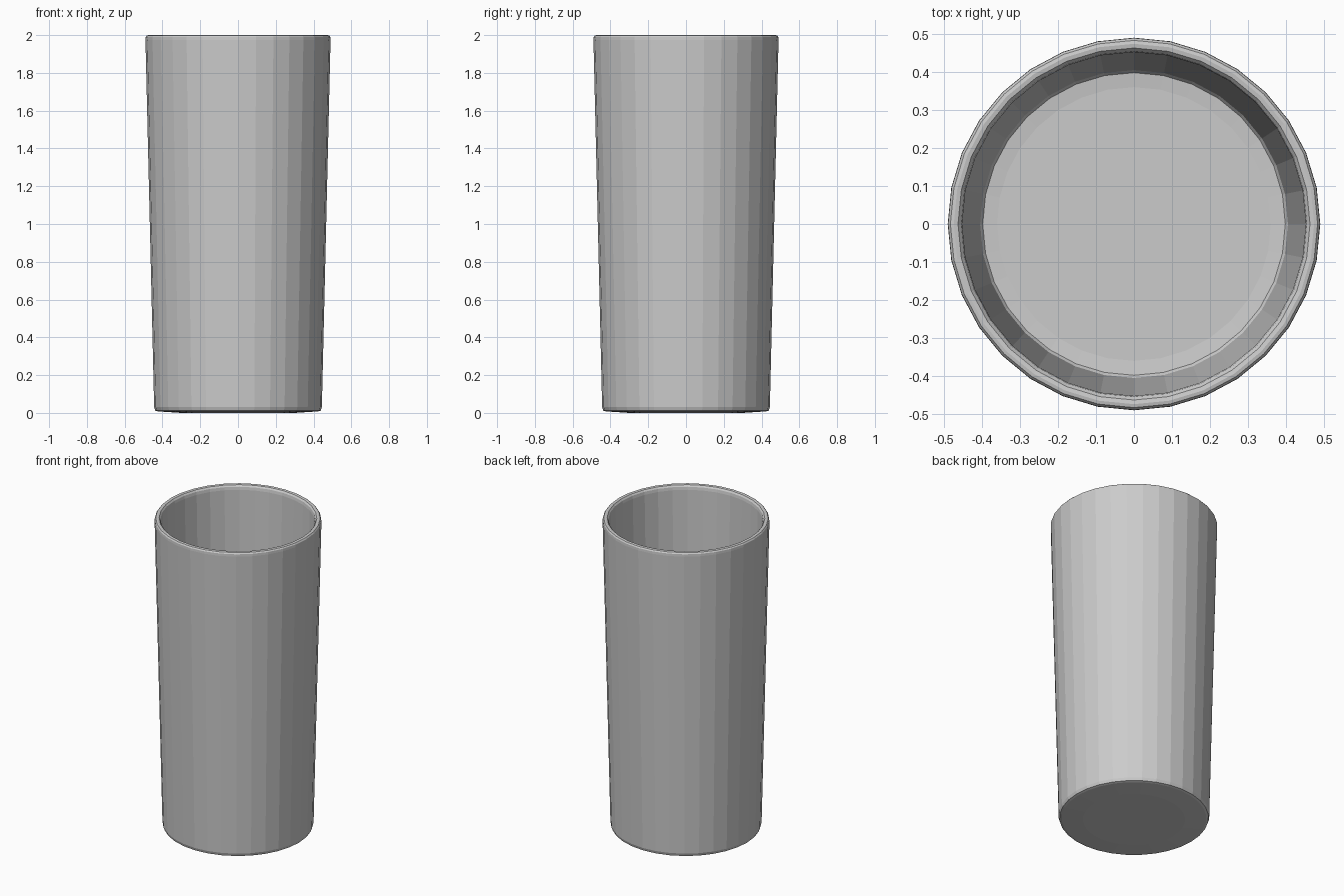
import bpy, bmesh
from math import cos, sin, tau

if "Cube" in bpy.data.objects:
    bpy.data.objects.remove(bpy.data.objects["Cube"])

SIDES = 32

# Half profile (radius, height): underside, outer wall, rim, inner wall, floor
profile = [(0.30, 0.0), (0.425, 0.008), (0.438, 0.012), (0.444, 0.03),
           (0.490, 1.975), (0.489, 1.99), (0.483, 1.998), (0.474, 2.0),
           (0.463, 1.998), (0.455, 1.988), (0.452, 1.97),
           (0.405, 0.06), (0.398, 0.05), (0.36, 0.046)]

# Tumbler: spin the profile into rings and close the underside and floor
bm = bmesh.new()
rings = [[bm.verts.new((r * cos(tau * i / SIDES), r * sin(tau * i / SIDES), z))
          for i in range(SIDES)] for r, z in profile]
for a, b in zip(rings, rings[1:]):
    for i in range(SIDES):
        j = (i + 1) % SIDES
        bm.faces.new((a[i], a[j], b[j], b[i]))
bm.faces.new(rings[0][::-1])
bm.faces.new(rings[-1])
bmesh.ops.recalc_face_normals(bm, faces=bm.faces)

mesh = bpy.data.meshes.new("tumbler")
bm.to_mesh(mesh)
bm.free()
tumbler = bpy.data.objects.new("tumbler", mesh)
bpy.context.collection.objects.link(tumbler)
